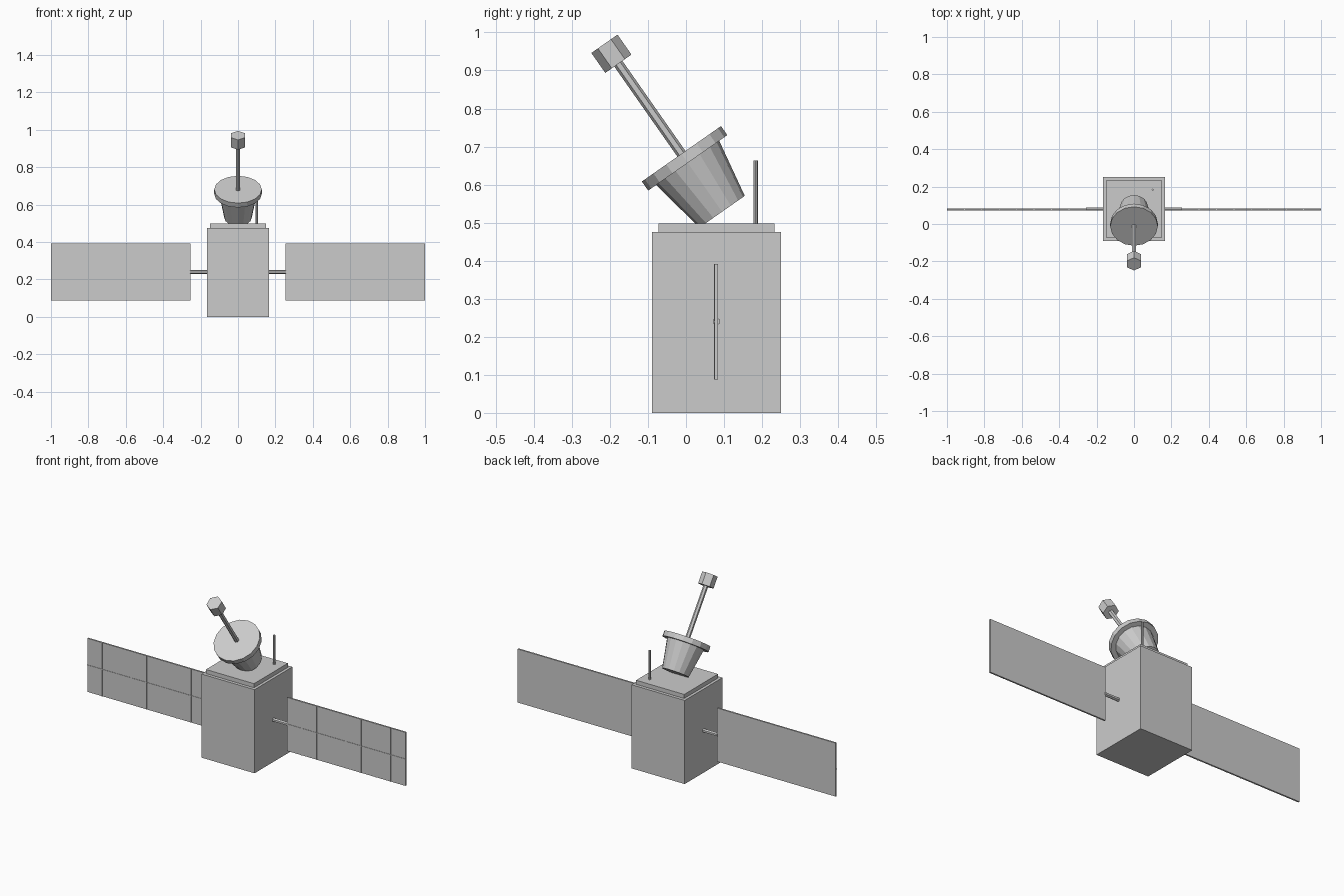
import bpy, bmesh, math
from mathutils import Matrix, Vector

if "Cube" in bpy.data.objects:
    bpy.data.objects.remove(bpy.data.objects["Cube"])

grey = bpy.data.materials.new("light grey")
grey.diffuse_color = (0.6, 0.6, 0.6, 1)
grey.use_nodes = True
grey.node_tree.nodes["Principled BSDF"].inputs["Base Color"].default_value = grey.diffuse_color


def finish(name, bm):
    bmesh.ops.recalc_face_normals(bm, faces=bm.faces[:])
    me = bpy.data.meshes.new(name)
    bm.to_mesh(me)
    bm.free()
    me.materials.append(grey)
    ob = bpy.data.objects.new(name, me)
    bpy.context.collection.objects.link(ob)
    return ob


def add_box(bm, lo, hi):
    lo, hi = Vector(lo), Vector(hi)
    m = Matrix.Translation((lo + hi) / 2) @ Matrix.Diagonal((*(hi - lo), 1))
    bmesh.ops.create_cube(bm, size=1, matrix=m)


def box(name, lo, hi):
    bm = bmesh.new()
    add_box(bm, lo, hi)
    return finish(name, bm)


def turned(name, sides, profile, matrix, phase=90):
    """Capped flat-sided solid from (radius, height) pairs along local z."""
    bm = bmesh.new()
    rings = []
    for r, h in profile:
        angles = [math.radians(phase) + math.tau * i / sides for i in range(sides)]
        rings.append([bm.verts.new(matrix @ Vector((r * math.cos(a), r * math.sin(a), h)))
                      for a in angles])
    for a, b in zip(rings, rings[1:]):
        for i in range(sides):
            j = (i + 1) % sides
            bm.faces.new((a[i], a[j], b[j], b[i]))
    bm.faces.new(rings[0])
    bm.faces.new(rings[-1])
    return finish(name, bm)


def mirror_x(ob):
    ob.modifiers.new("Mirror", 'MIRROR').use_axis = (True, False, False)


# main body and lid
box("body", (-0.167, -0.09, 0), (0.167, 0.25, 0.475))
box("lid", (-0.151, -0.072, 0.475), (0.151, 0.232, 0.498))

# solar wings with their support arms
X0, X1, Z0, Z1, FRONT, BACK = 0.255, 1.0, 0.088, 0.392, 0.075, 0.084
mirror_x(box("solar_panel", (X0, FRONT, Z0), (X1, BACK, Z1)))
arm = Matrix.Translation((0.16, 0.08, 0.24)) @ Matrix.Rotation(math.pi / 2, 4, 'Y')
mirror_x(turned("panel_arm", 6, [(0.0105, 0), (0.0105, 0.097)], arm, 0))

# thin ribs dividing the front of each panel into cells
bm = bmesh.new()
for k in range(1, 8):
    x = X0 + (X1 - X0) * k / 8
    add_box(bm, (x - 0.002, FRONT - 0.002, Z0), (x + 0.002, FRONT + 0.001, Z1))
add_box(bm, (X0, FRONT - 0.002, 0.238), (X1, FRONT + 0.001, 0.242))
mirror_x(finish("panel_ribs", bm))

# tilted dish with feed rod and feed head
tilt = Matrix.Translation((0, -0.012, 0.681)) @ Matrix.Rotation(math.radians(35), 4, 'X')
turned("dish", 16, [(0.073, -0.186), (0.101, -0.029), (0.127, -0.029), (0.127, 0)], tilt)
turned("feed_rod", 6, [(0.013, -0.01), (0.013, 0.292)], tilt)
turned("feed_head", 6, [(0.042, 0.289), (0.042, 0.353)], tilt)

# whip antenna on the lid
turned("antenna", 8, [(0.006, 0), (0.006, 0.167)], Matrix.Translation((0.1, 0.183, 0.496)))
